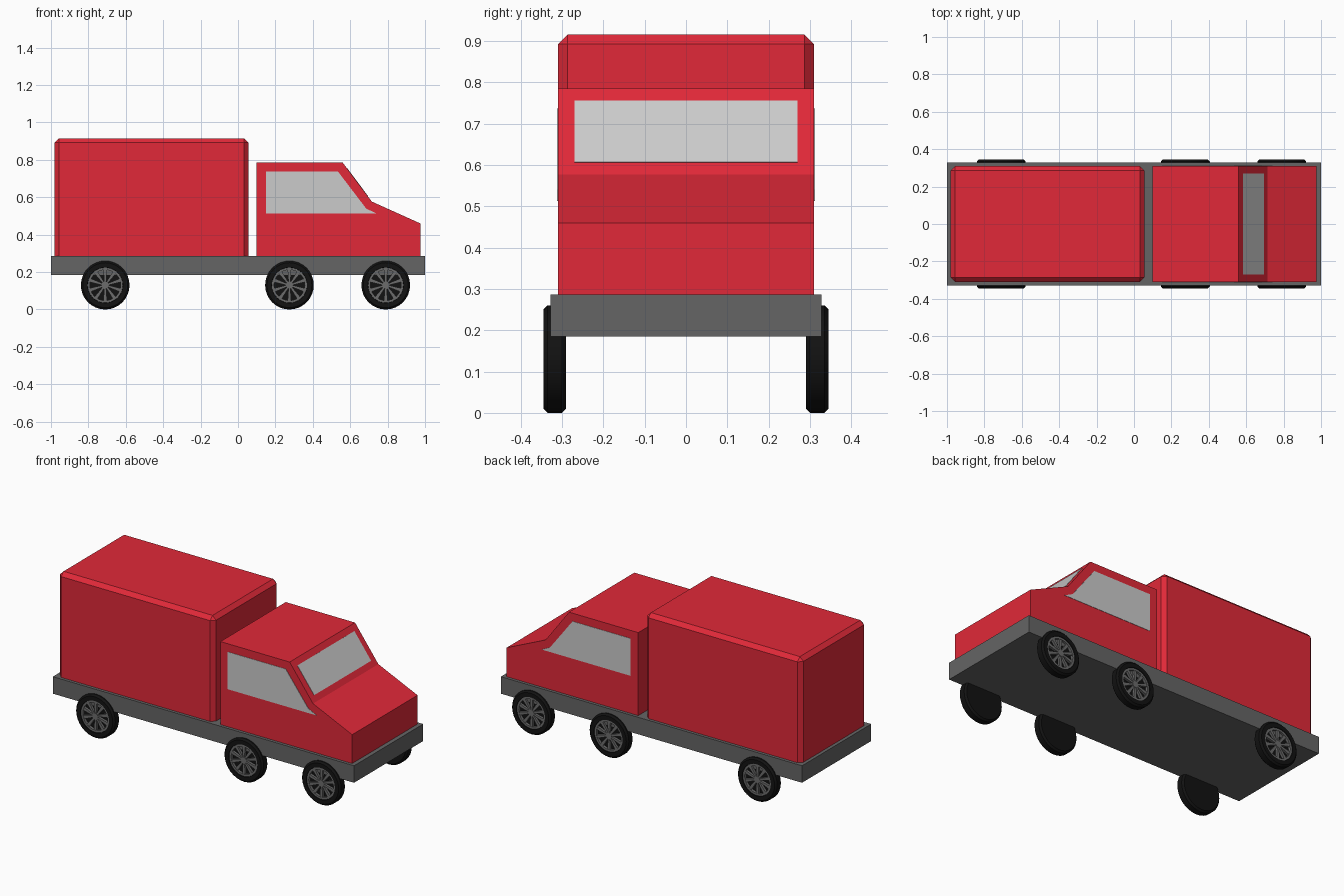
import bpy, bmesh
from math import pi, cos, sin
from mathutils import Matrix, Vector

if "Cube" in bpy.data.objects:
    bpy.data.objects.remove(bpy.data.objects["Cube"])


def material(name, color):
    m = bpy.data.materials.new(name)
    m.diffuse_color = (*color, 1)
    m.use_nodes = True
    m.node_tree.nodes["Principled BSDF"].inputs["Base Color"].default_value = m.diffuse_color
    return m


RED = material("red_paint", (0.75, 0.022, 0.04))
DARK = material("dark_grey", (0.13, 0.13, 0.13))
BLACK = material("tyre_black", (0.006, 0.006, 0.006))
RIM = material("rim_grey", (0.15, 0.15, 0.15))
GLASS = material("glass_grey", (0.55, 0.55, 0.55))


def finish(name, bm, mat):
    bmesh.ops.recalc_face_normals(bm, faces=bm.faces)
    me = bpy.data.meshes.new(name)
    bm.to_mesh(me)
    bm.free()
    me.materials.append(mat)
    ob = bpy.data.objects.new(name, me)
    bpy.context.collection.objects.link(ob)
    return ob


def box_bm(x0, x1, y0, y1, z0, z1):
    bm = bmesh.new()
    mid = Vector(((x0 + x1) / 2, (y0 + y1) / 2, (z0 + z1) / 2))
    bmesh.ops.create_cube(bm, size=1, matrix=Matrix.Translation(mid)
                          @ Matrix.Diagonal((x1 - x0, y1 - y0, z1 - z0, 1)))
    return bm


def prism(name, profile, y0, y1, mat):
    """Extrude an (x, z) profile along y."""
    bm = bmesh.new()
    face = bm.faces.new([bm.verts.new((x, y0, z)) for x, z in profile])
    new = bmesh.ops.extrude_face_region(bm, geom=[face])["geom"]
    bmesh.ops.translate(bm, vec=(0, y1 - y0, 0),
                        verts=[v for v in new if isinstance(v, bmesh.types.BMVert)])
    return finish(name, bm, mat)


def lathe(bm, profile, steps=32):
    """Spin a (radius, y) profile around the y axis."""
    verts = [bm.verts.new((r, y, 0)) for r, y in profile]
    edges = [bm.edges.new(p) for p in zip(verts, verts[1:])]
    bmesh.ops.spin(bm, geom=verts + edges, axis=(0, 1, 0), cent=(0, 0, 0),
                   angle=2 * pi, steps=steps)
    bmesh.ops.remove_doubles(bm, verts=bm.verts, dist=1e-5)


# chassis slab
finish("chassis", box_bm(-1, 1, -0.328, 0.328, 0.185, 0.287), DARK)

# cargo box, chamfered everywhere except along the floor
bm = box_bm(-0.98, 0.055, -0.31, 0.31, 0.287, 0.915)
bmesh.ops.bevel(bm, geom=[e for e in bm.edges if max(v.co.z for v in e.verts) > 0.5],
                offset=0.023, segments=1, affect='EDGES')
finish("cargo_box", bm, RED)

# cab
prism("cab", [(0.10, 0.287), (0.10, 0.785), (0.56, 0.785), (0.715, 0.577),
              (0.975, 0.46), (0.975, 0.287)], -0.31, 0.31, RED)

# side windows and windscreen
side = [(0.15, 0.513), (0.15, 0.737), (0.535, 0.737), (0.685, 0.54), (0.74, 0.513)]
for label, s in (("right", -1), ("left", 1)):
    prism(label + "_window", side, s * 0.305, s * 0.312, GLASS)
prism("windscreen", [(0.584, 0.756), (0.695, 0.607), (0.691, 0.604), (0.580, 0.753)],
      -0.27, 0.27, GLASS)


def wheel(name, x, s):
    place = Matrix.Translation((x, 0, 0.13)) @ Matrix.Diagonal((1, s, 1, 1))

    # tyre with a closed inner side and a recessed dark dish
    bm = bmesh.new()
    lathe(bm, [(0, 0.29), (0.12, 0.29), (0.13, 0.30), (0.13, 0.335),
               (0.12, 0.345), (0.095, 0.345), (0.093, 0.325), (0, 0.325)])
    bm.transform(place)
    tyre = finish(name + "_tyre", bm, BLACK)

    # rim ring, hub and spokes
    bm = bmesh.new()
    lathe(bm, [(0.094, 0.324), (0.094, 0.341), (0.082, 0.341), (0.082, 0.324)])
    lathe(bm, [(0.020, 0.324), (0.020, 0.341), (0, 0.341)], 16)
    for k in range(10):
        a = 2 * pi * k / 10 + pi / 10
        d, n = Vector((cos(a), 0, sin(a))), Vector((-sin(a), 0, cos(a)))
        quad = [d * r + n * w for r, w in
                ((0.015, -0.005), (0.085, -0.010), (0.085, 0.010), (0.015, 0.005))]
        top = [bm.verts.new(p + Vector((0, 0.339, 0))) for p in quad]
        low = [bm.verts.new(p + Vector((0, 0.324, 0))) for p in quad]
        bm.faces.new(top)
        for i in range(4):
            j = (i + 1) % 4
            bm.faces.new((top[i], low[i], low[j], top[j]))
    bm.transform(place)
    rim = finish(name + "_rim", bm, RIM)

    # smooth the round surfaces
    bpy.ops.object.select_all(action='DESELECT')
    for ob in (tyre, rim):
        ob.select_set(True)
        bpy.context.view_layer.objects.active = ob
    bpy.ops.object.shade_smooth_by_angle(angle=pi / 6)


# three axles, mirrored left and right
for axle, x in (("rear", -0.71), ("middle", 0.275), ("front", 0.79)):
    for label, s in (("right", -1), ("left", 1)):
        wheel(f"{axle}_{label}_wheel", x, s)
